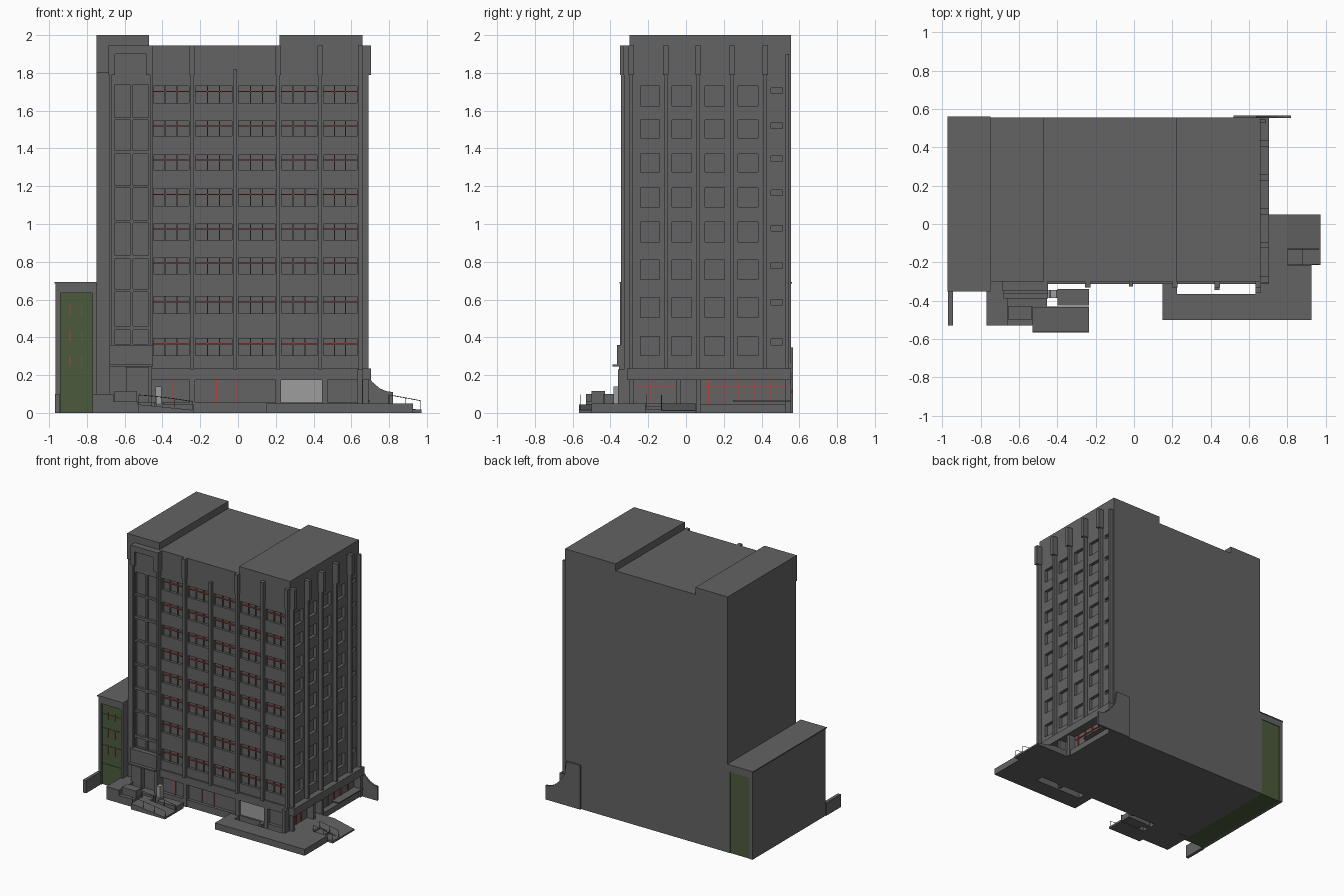
import bpy, bmesh
from mathutils import Vector


def mat(name, *rgb):
    m = bpy.data.materials.new(name)
    m.diffuse_color = (*rgb, 1)
    return m


RED = mat("red_frame", 0.5, 0.05, 0.05)
GREEN = mat("green_glass", 0.07, 0.105, 0.045)
PALE = mat("pale_glass", 0.34, 0.34, 0.34)
DARK = mat("dark_concrete", 0.125, 0.125, 0.125)


def finish(name, bm, material=None):
    bmesh.ops.recalc_face_normals(bm, faces=bm.faces)
    me = bpy.data.meshes.new(name)
    bm.to_mesh(me)
    bm.free()
    ob = bpy.data.objects.new(name, me)
    bpy.context.collection.objects.link(ob)
    me.materials.append(material or DARK)
    return ob


def boxes(name, items, material=None):
    """One object made of boxes given as (x0, x1, y0, y1, z0, z1)."""
    bm = bmesh.new()
    for x0, x1, y0, y1, z0, z1 in items:
        vs = bmesh.ops.create_cube(bm, size=1)["verts"]
        for v in vs:
            v.co = Vector(((x0 + x1) / 2 + v.co.x * (x1 - x0),
                           (y0 + y1) / 2 + v.co.y * (y1 - y0),
                           (z0 + z1) / 2 + v.co.z * (z1 - z0)))
    return finish(name, bm, material)


def prism(name, profile, y0, y1):
    """Extrude an xz outline from y0 to y1."""
    bm = bmesh.new()
    f = bm.faces.new([bm.verts.new((x, y0, z)) for x, z in profile])
    r = bmesh.ops.extrude_face_region(bm, geom=[f])
    for v in r["geom"]:
        if isinstance(v, bmesh.types.BMVert):
            v.co.y = y1
    # close the starting end if the extrusion removed it
    bmesh.ops.holes_fill(bm, edges=[e for e in bm.edges if e.is_boundary], sides=0)
    return finish(name, bm)


def rail(name, pts, drop, r=0.002):
    """Handrail along pts with a post at every point."""
    cu = bpy.data.curves.new(name, 'CURVE')
    cu.dimensions = '3D'
    cu.bevel_depth = r
    cu.bevel_resolution = 0
    cu.materials.append(DARK)
    for line in [pts] + [[p, (p[0], p[1], p[2] - drop)] for p in pts]:
        s = cu.splines.new('POLY')
        s.points.add(len(line) - 1)
        for q, p in zip(s.points, line):
            q.co = (*p, 1)
    bpy.context.collection.objects.link(bpy.data.objects.new(name, cu))


def wall_grid(u0, u1, z0, z1, cols, rows):
    """Rectangles (u0,u1,z0,z1) filling a wall around a grid of openings."""
    rows = sorted(rows)
    edges = [z0] + [z for r in rows for z in r] + [z1]
    out = [(u0, u1, edges[i], edges[i + 1]) for i in range(0, len(edges), 2)]
    us = [u0] + [u for c in cols for u in c] + [u1]
    for a, b in rows:
        out += [(us[i], us[i + 1], a, b) for i in range(0, len(us), 2)]
    return out


# Main tower core and roof blocks
boxes("tower_core", [(-0.75, 0.635, -0.28, 0.555, 0, 1.945)])
boxes("roof_blocks", [(-0.75, -0.47, -0.30, 0.555, 1.945, 2.0),
                      (0.22, 0.66, -0.30, 0.555, 1.945, 2.0)])
boxes("left_front_strip", [(-0.75, -0.68, -0.29, -0.28, 0, 1.8),
                           (-0.75, -0.68, -0.30, -0.28, 1.8, 1.945)])

# Front facade: five bays of windows
ribs = [-0.465, -0.242, -0.015, 0.213, 0.435, 0.648]
rows = [(1.64, 1.73), (1.465, 1.545), (1.285, 1.365), (1.095, 1.185),
        (0.915, 1.0), (0.735, 0.82), (0.525, 0.615), (0.305, 0.395)]
bays = [(a + 0.018, b - 0.018) for a, b in zip(ribs, ribs[1:])]
boxes("front_wall", [(a, b, -0.30, -0.28, c, d) for a, b, c, d in
                     wall_grid(-0.46, 0.66, 0.23, 1.945, bays, rows)])
mull, reds = [], []
for z0, z1 in rows:
    for a, b in bays:
        for t in (0.33, 0.66):
            x = a + (b - a) * t
            mull.append((x - 0.003, x + 0.003, -0.29, -0.28, z0, z1))
        zt = z0 + (z1 - z0) * 0.68
        reds.append((a, b, -0.291, -0.28, zt - 0.003, zt + 0.003))
boxes("window_mullions", mull)
boxes("window_transoms", reds, RED)

# Front ribs with wider caps
boxes("front_ribs", [(x - 0.01, x + 0.01, -0.327, -0.30, 0.23, 1.82) for x in ribs[1:]])
boxes("front_rib_caps", [(x - 0.014, x + 0.014, -0.332, -0.30, 1.79, 1.945)
                         for x in ribs[1:] if x != -0.015])

# Stair bay at the left of the front
bay_rows = [(1.565, 1.735), (1.39, 1.55), (1.205, 1.37), (1.02, 1.19),
            (0.835, 1.005), (0.655, 0.815), (0.46, 0.64), (0.365, 0.44)]
boxes("stair_bay_back", [(-0.68, -0.455, -0.312, -0.28, 0, 1.945)])
boxes("stair_bay_wall", [(a, b, -0.33, -0.312, c, d) for a, b, c, d in
                         wall_grid(-0.67, -0.46, 0.24, 1.79,
                                   [(-0.655, -0.57), (-0.555, -0.475)], bay_rows)])
boxes("stair_bay_ribs", [(x - 0.007, x + 0.007, -0.343, -0.31, 0.36, 1.8)
                         for x in (-0.673, -0.46)])
boxes("stair_bay_crown", [(-0.685, -0.65, -0.35, -0.28, 1.79, 1.945),
                          (-0.485, -0.45, -0.35, -0.28, 1.79, 1.945),
                          (-0.65, -0.485, -0.35, -0.28, 1.9, 1.945),
                          (-0.65, -0.485, -0.335, -0.28, 1.79, 1.9)])
boxes("stair_bay_base", [(-0.68, -0.45, -0.365, -0.31, 0.255, 0.36),
                         (-0.68, -0.45, -0.39, -0.31, 0.245, 0.255),
                         (-0.68, -0.59, -0.355, -0.31, 0, 0.245),
                         (-0.475, -0.455, -0.355, -0.31, 0, 0.245)])

# Right side facade: four window columns and a narrow column
side_rows = [(1.625, 1.73), (1.455, 1.55), (1.275, 1.37), (1.09, 1.19),
             (0.905, 1.01), (0.705, 0.81), (0.505, 0.61), (0.305, 0.405)]
small = [(z, z + 0.03) for z in (1.69, 1.505, 1.33, 1.15, 0.963, 0.765, 0.57, 0.36)]
side = wall_grid(-0.28, 0.42, 0.23, 1.945,
                 [(-0.24, -0.14), (-0.075, 0.03), (0.1, 0.205), (0.275, 0.38)], side_rows)
side += wall_grid(0.42, 0.555, 0.23, 1.945, [(0.45, 0.51)], small)
boxes("right_wall", [(0.635, 0.66, *r) for r in side])
side_ribs = [-0.29, -0.108, 0.065, 0.243, 0.42]
boxes("right_ribs", [(0.66, 0.69, y - 0.009, y + 0.009, 0.23, 1.8) for y in side_ribs]
      + [(0.66, 0.69, 0.528, 0.545, 0.23, 1.9)])
boxes("right_rib_caps", [(0.66, 0.705, y - 0.015, y + 0.015, 1.79, 1.945) for y in side_ribs])

# Ground floor: band, piers and shop fronts
boxes("ground_band", [(-0.455, 0.705, -0.312, -0.28, 0.175, 0.235),
                      (0.635, 0.705, -0.28, 0.555, 0.175, 0.235)])
boxes("ground_piers", [(x - 0.015, x + 0.015, -0.312, -0.28, 0, 0.18) for x in
                       (-0.242, 0.213, 0.46, 0.648)]
      + [(0.635, 0.69, y - 0.012, y + 0.012, 0, 0.18) for y in (-0.29, -0.04, 0.065, 0.54)])
boxes("shop_sill", [(-0.455, 0.66, -0.305, -0.28, 0, 0.055),
                    (0.635, 0.68, -0.28, 0.555, 0, 0.045),
                    (0.635, 0.7, 0.25, 0.555, 0.06, 0.068)])
boxes("shop_window", [(0.228, 0.445, -0.292, -0.28, 0.055, 0.175)], PALE)
boxes("shop_frames", [(x - 0.003, x + 0.003, -0.287, -0.28, 0.055, 0.175)
                      for x in (-0.345, -0.115, -0.01)]
      + [(0.635, 0.642, y - 0.003, y + 0.003, 0.045, 0.175)
         for y in (-0.19, -0.13, 0.12, 0.2, 0.28, 0.36, 0.45)]
      + [(0.635, 0.642, -0.26, -0.05, 0.138, 0.143),
         (0.635, 0.642, 0.09, 0.53, 0.138, 0.143)], RED)

# Low annex on the left with green glass running through it
boxes("annex_shell", [(-0.965, -0.94, -0.35, 0.557, 0, 0.685),
                      (-0.77, -0.75, -0.35, 0.557, 0, 0.685),
                      (-0.94, -0.77, -0.35, 0.557, 0.635, 0.685),
                      (-0.972, -0.748, -0.353, 0.56, 0.685, 0.693)])
boxes("annex_glass", [(-0.94, -0.77, -0.335, 0.552, 0, 0.635)], GREEN)
boxes("annex_frames", [(-0.94, -0.77, -0.339, -0.335, z, z + 0.006)
                       for z in (0.16, 0.305, 0.44, 0.55)], GREEN)
boxes("annex_frame_bars", [(x - 0.002, x + 0.002, -0.338, -0.335, z, z + 0.055)
                           for x in (-0.89, -0.83) for z in (0.245, 0.38, 0.52)], RED)
boxes("annex_garden_wall", [(-0.97, -0.945, -0.53, -0.35, 0, 0.1)])

# Left entrance: planters, landing, ramp and rails
boxes("entrance_planters", [(-0.77, -0.66, -0.53, -0.30, 0, 0.1),
                            (-0.66, -0.53, -0.53, -0.43, 0, 0.06),
                            (-0.655, -0.535, -0.5, -0.43, 0.06, 0.115),
                            (-0.445, -0.39, -0.385, -0.345, 0, 0.05)])
boxes("entrance_steps", [(-0.66, -0.455, -0.43, -0.31, 0, 0.04),
                         (-0.66, -0.455, -0.39, -0.31, 0.04, 0.055)])
prism("entrance_ramp", [(-0.53, 0), (-0.235, 0), (-0.235, 0.015), (-0.53, 0.045)],
      -0.567, -0.43)
boxes("entrance_slab", [(-0.4, -0.235, -0.425, -0.34, 0, 0.045)])
boxes("entrance_panel", [(-0.437, -0.405, -0.385, -0.345, 0.05, 0.14)], PALE)
for y in (-0.56, -0.435):
    rail("entrance_rail", [(-0.525, y, 0.095), (-0.43, y, 0.087),
                           (-0.335, y, 0.075), (-0.24, y, 0.06)], 0.05)

# Right terrace around an open light well
boxes("terrace", [(0.15, 0.927, -0.5, -0.365, 0, 0.05),
                  (0.15, 0.225, -0.365, -0.30, 0, 0.05),
                  (0.635, 0.927, -0.365, -0.215, 0, 0.05),
                  (0.635, 0.8, -0.215, 0.05, 0, 0.05)])
boxes("light_well_posts", [(0.42, 0.445, -0.345, -0.30, 0, 0.055),
                           (0.633, 0.66, -0.36, -0.30, 0, 0.23)])
prism("side_ramp", [(0.8, 0), (0.972, 0), (0.972, 0.012), (0.8, 0.05)], -0.13, 0.05)
boxes("side_steps", [(0.8, 0.88, -0.215, -0.13, 0, 0.035),
                     (0.88, 0.972, -0.215, -0.13, 0, 0.018)])
for y in (-0.21, -0.13):
    rail("side_rail", [(0.8, y, 0.095), (0.885, y, 0.08), (0.965, y, 0.065)], 0.055)

# Stepped fin wall at the back right corner
prism("back_fin_wall", [(0.52, 0), (0.82, 0), (0.82, 0.11), (0.785, 0.115), (0.75, 0.13),
                        (0.71, 0.165), (0.655, 0.24), (0.64, 0.345), (0.52, 0.345)],
      0.552, 0.567)
